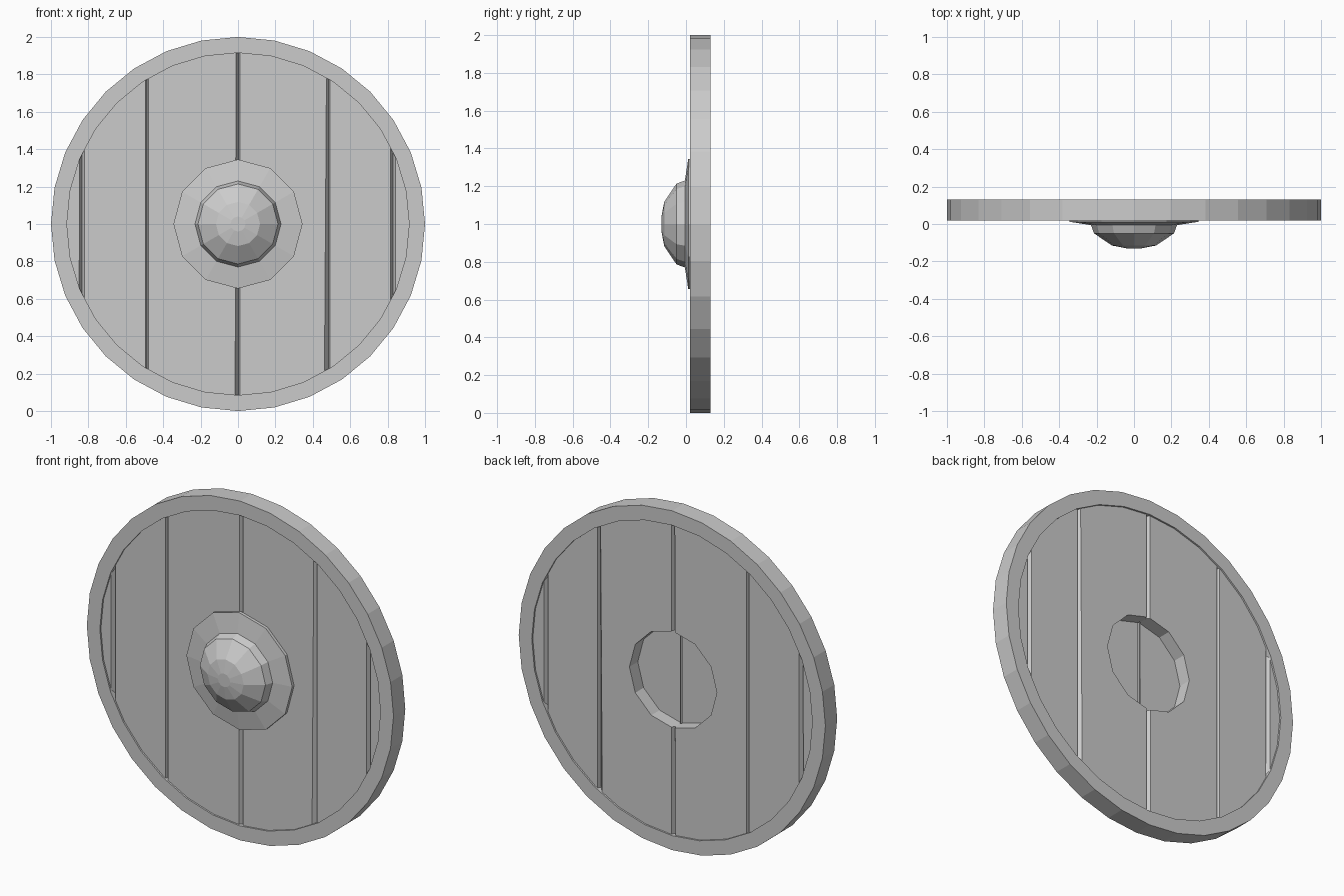
import bpy, bmesh, math

if "Cube" in bpy.data.objects:
    bpy.data.objects.remove(bpy.data.objects["Cube"])

CZ = 1.0  # height of the shield centre


def make_object(name, bm):
    bmesh.ops.recalc_face_normals(bm, faces=bm.faces)
    mesh = bpy.data.meshes.new(name)
    bm.to_mesh(mesh)
    bm.free()
    obj = bpy.data.objects.new(name, mesh)
    bpy.context.collection.objects.link(obj)
    return obj


def lathe(name, profile, sides, ring=False):
    """Spin (radius, y) points around the y axis; ring closes the profile, otherwise ends are capped."""
    bm = bmesh.new()
    loops = []
    for r, y in profile:
        angles = [2 * math.pi * i / sides for i in range(sides)]
        loops.append([bm.verts.new((r * math.sin(a), y, CZ + r * math.cos(a))) for a in angles])
    pairs = list(zip(loops, loops[1:]))
    if ring:
        pairs.append((loops[-1], loops[0]))
    else:
        bm.faces.new(loops[0])
        bm.faces.new(loops[-1])
    for a, b in pairs:
        for i in range(sides):
            j = (i + 1) % sides
            bm.faces.new((a[i], a[j], b[j], b[i]))
    return make_object(name, bm)


def boolean(obj, cutter, operation):
    mod = obj.modifiers.new(operation, 'BOOLEAN')
    mod.operation = operation
    mod.solver = 'EXACT'
    mod.object = cutter


# Rim: 32-sided band
lathe("rim", [(1.0, 0.02), (1.0, 0.13), (0.915, 0.13), (0.915, 0.02)], 32, ring=True)

# Boss: 12-sided sloping flange with a faceted dome
lathe("boss", [(0.345, 0.03), (0.345, 0.012), (0.23, -0.006), (0.214, -0.05),
               (0.118, -0.115), (0.04, -0.13)], 12)

# Helpers: round outline of the boards and the hand hollow behind the boss
outline = lathe("outline_cutter", [(0.92, -0.1), (0.92, 0.3)], 32)
hollow = lathe("hollow_cutter", [(0.285, 0.042), (0.285, 0.3)], 12)
for cutter in (outline, hollow):
    cutter.hide_render = True
    cutter.hide_set(True)

# Seams between boards: centre x, left lip at bottom, left lip at top, right lip
seams = [(-0.835, 0.015, 0.012, 0.015), (-0.487, 0.007, 0.007, 0.008),
         (0.002, 0.018, 0.012, 0.010), (0.485, 0.025, 0.010, 0.008),
         (0.828, 0.012, 0.012, 0.014)]
ends = [(-1.05, 0, 0, 0)] + seams + [(1.05, 0, 0, 0)]
FRONT, BACK, DEPTH = 0.03, 0.12, 0.025

# Boards: upright planks whose bevelled edges meet in V grooves
for n, (left, right) in enumerate(zip(ends, ends[1:])):
    bm = bmesh.new()
    sections = []
    for z, lip in ((-0.1, 1), (2.1, 2)):
        x0, x1 = left[0], right[0]
        a, b = x0 + left[3], x1 - right[lip]
        points = [(a, FRONT), (b, FRONT), (x1, FRONT + DEPTH), (x1, BACK - DEPTH),
                  (b, BACK), (a, BACK), (x0, BACK - DEPTH), (x0, FRONT + DEPTH)]
        if left[3] == 0:
            points = points[:6]
        elif right[3] == 0:
            points = points[:2] + points[4:]
        sections.append([bm.verts.new((x, y, z)) for x, y in points])
    low, high = sections
    bm.faces.new(low)
    bm.faces.new(high)
    for i in range(len(low)):
        j = (i + 1) % len(low)
        bm.faces.new((low[i], low[j], high[j], high[i]))
    bmesh.ops.remove_doubles(bm, verts=bm.verts, dist=1e-5)
    board = make_object(f"board_{n + 1}", bm)
    boolean(board, outline, 'INTERSECT')
    if n in (2, 3):
        boolean(board, hollow, 'DIFFERENCE')
